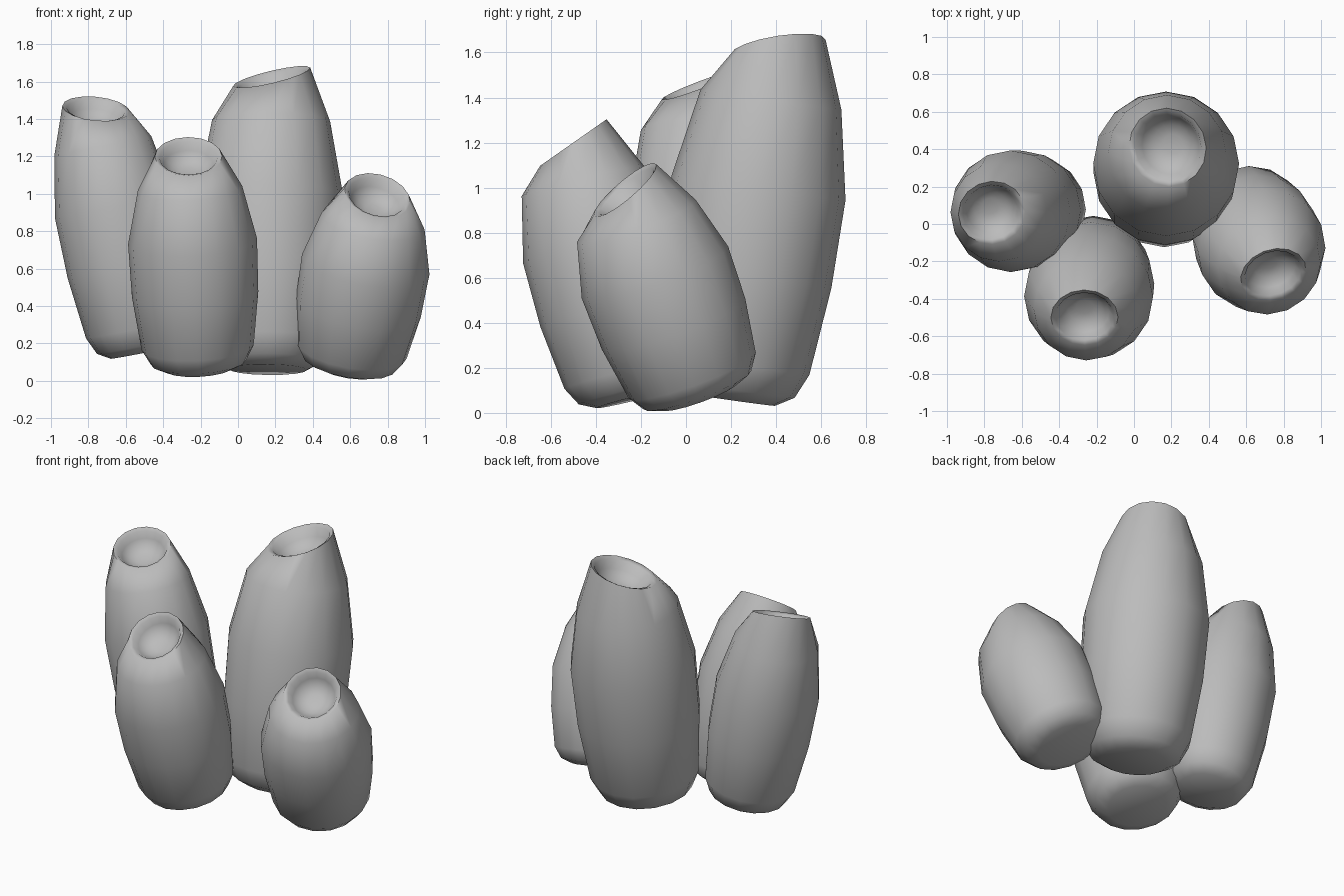
import bpy, bmesh
from math import cos, sin, tau, radians
from mathutils import Vector

cube = bpy.data.objects.get("Cube")
if cube:
    bpy.data.objects.remove(cube, do_unlink=True)

# Single stone grey
grey = bpy.data.materials.new("stone_grey")
grey.use_nodes = True
color = (0.5, 0.5, 0.5, 1)
grey.diffuse_color = color
bsdf = grey.node_tree.nodes["Principled BSDF"]
bsdf.inputs["Base Color"].default_value = color
bsdf.inputs["Roughness"].default_value = 0.8

SIDES = 16
# Wall profile: (position along axis, share of the full radius)
WALL = [(0, 0.53), (0.03, 0.74), (0.1, 0.87), (0.35, 0.98), (0.6, 1.0), (0.85, 0.81)]
# Mouth profile: (share of rim radius, depth as share of rim radius)
MOUTH = [(1, 0), (0.86, 0.06), (0.74, 0.3), (0.5, 0.5), (0.25, 0.57)]


def make_tube(name, base, top, rim_normal, radius, rim_radius):
    base, top = Vector(base), Vector(top)
    axis = (top - base).normalized()
    normal = Vector(rim_normal).normalized()
    body_turn = Vector((0, 0, 1)).rotation_difference(axis)
    rim_turn = axis.rotation_difference(normal) @ body_turn
    bm = bmesh.new()

    def ring(centre, turn, r):
        return [bm.verts.new(centre + turn @ Vector((r * cos(tau * i / SIDES), r * sin(tau * i / SIDES), 0)))
                for i in range(SIDES)]

    # Outer wall, then the tilted rim and the dish inside it
    rings = [ring(base.lerp(top, t), body_turn, radius * s) for t, s in WALL]
    rings += [ring(top - normal * rim_radius * d, rim_turn, rim_radius * s) for s, d in MOUTH]
    for low, high in zip(rings, rings[1:]):
        for i in range(SIDES):
            j = (i + 1) % SIDES
            bm.faces.new((low[i], low[j], high[j], high[i]))
    bm.faces.new(rings[0][::-1])
    bm.faces.new(rings[-1])
    mesh = bpy.data.meshes.new(name)
    bm.to_mesh(mesh)
    bm.free()
    mesh.materials.append(grey)
    obj = bpy.data.objects.new(name, mesh)
    bpy.context.collection.objects.link(obj)
    bpy.ops.object.select_all(action='DESELECT')
    obj.select_set(True)
    bpy.context.view_layer.objects.active = obj
    bpy.ops.object.shade_smooth_by_angle(angle=radians(75))


# Cluster of four leaning tubes
make_tube("tall_back_tube", (0.16, 0.19, 0.06), (0.18, 0.41, 1.625), (-0.24, -0.16, 1), 0.39, 0.212)
make_tube("right_back_tube", (-0.51, 0.08, 0.15), (-0.76, 0.06, 1.455), (0.1, -0.38, 1), 0.325, 0.18)
make_tube("right_front_tube", (-0.21, -0.22, 0.065), (-0.265, -0.5, 1.2), (0, -0.7, 1), 0.345, 0.18)
make_tube("left_front_tube", (0.59, 0.06, 0.075), (0.745, -0.27, 0.99), (0.3, -0.85, 1), 0.345, 0.18)
